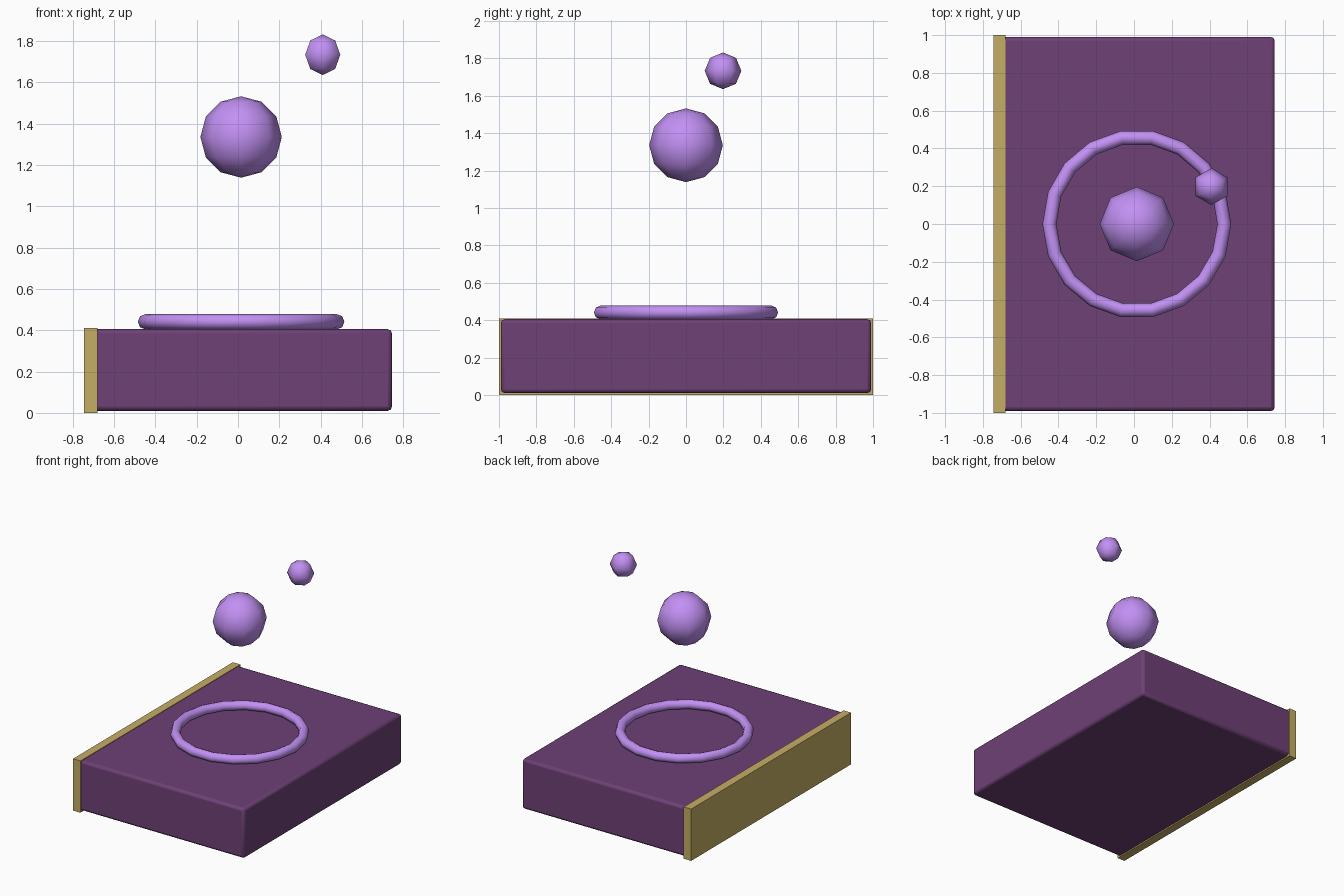
import bpy

if "Cube" in bpy.data.objects:
    bpy.data.objects.remove(bpy.data.objects["Cube"])


def material(name, rgb):
    m = bpy.data.materials.new(name)
    m.diffuse_color = (*rgb, 1)
    m.use_nodes = True
    m.node_tree.nodes["Principled BSDF"].inputs["Base Color"].default_value = m.diffuse_color
    return m


PURPLE = material("purple_cover", (0.155, 0.052, 0.18))
GOLD = material("gold_spine", (0.56, 0.42, 0.13))
LILAC = material("lilac_glow", (0.54, 0.28, 0.9))
CX = 0.015  # shared centre of the book body, ring and orb


def finish(name, mat):
    ob = bpy.context.object
    ob.name = name
    ob.data.materials.append(mat)
    return ob


def box(name, lo, hi, mat):
    bpy.ops.mesh.primitive_cube_add(size=1, location=[(a + b) / 2 for a, b in zip(lo, hi)])
    ob = finish(name, mat)
    ob.scale = [b - a for a, b in zip(lo, hi)]
    bpy.ops.object.transform_apply(location=False, rotation=False, scale=True)
    return ob


def orb(name, centre, radius, segments, rings):
    bpy.ops.mesh.primitive_uv_sphere_add(segments=segments, ring_count=rings,
                                         radius=radius, location=centre)
    finish(name, LILAC)
    bpy.ops.object.shade_smooth()


# Book body with softly rounded edges
book = box("book_body", (-0.715, -0.99, 0.01), (0.745, 0.99, 0.405), PURPLE)
bevel = book.modifiers.new("soft_edges", 'BEVEL')
bevel.width = 0.02
bevel.segments = 2
bpy.ops.object.shade_smooth_by_angle()

# Sharp gold spine along the left side
box("spine", (-0.745, -1, 0), (-0.68, 1, 0.41), GOLD)

# Ring resting on the cover
bpy.ops.mesh.primitive_torus_add(major_segments=18, minor_segments=8, major_radius=0.463,
                                 minor_radius=0.037, location=(CX, 0, 0.441))
finish("cover_ring", LILAC)
bpy.ops.object.shade_smooth()

# Floating orbs
orb("large_orb", (CX, 0, 1.335), 0.197, 8, 6)
orb("small_orb", (0.41, 0.198, 1.733), 0.098, 6, 4)
